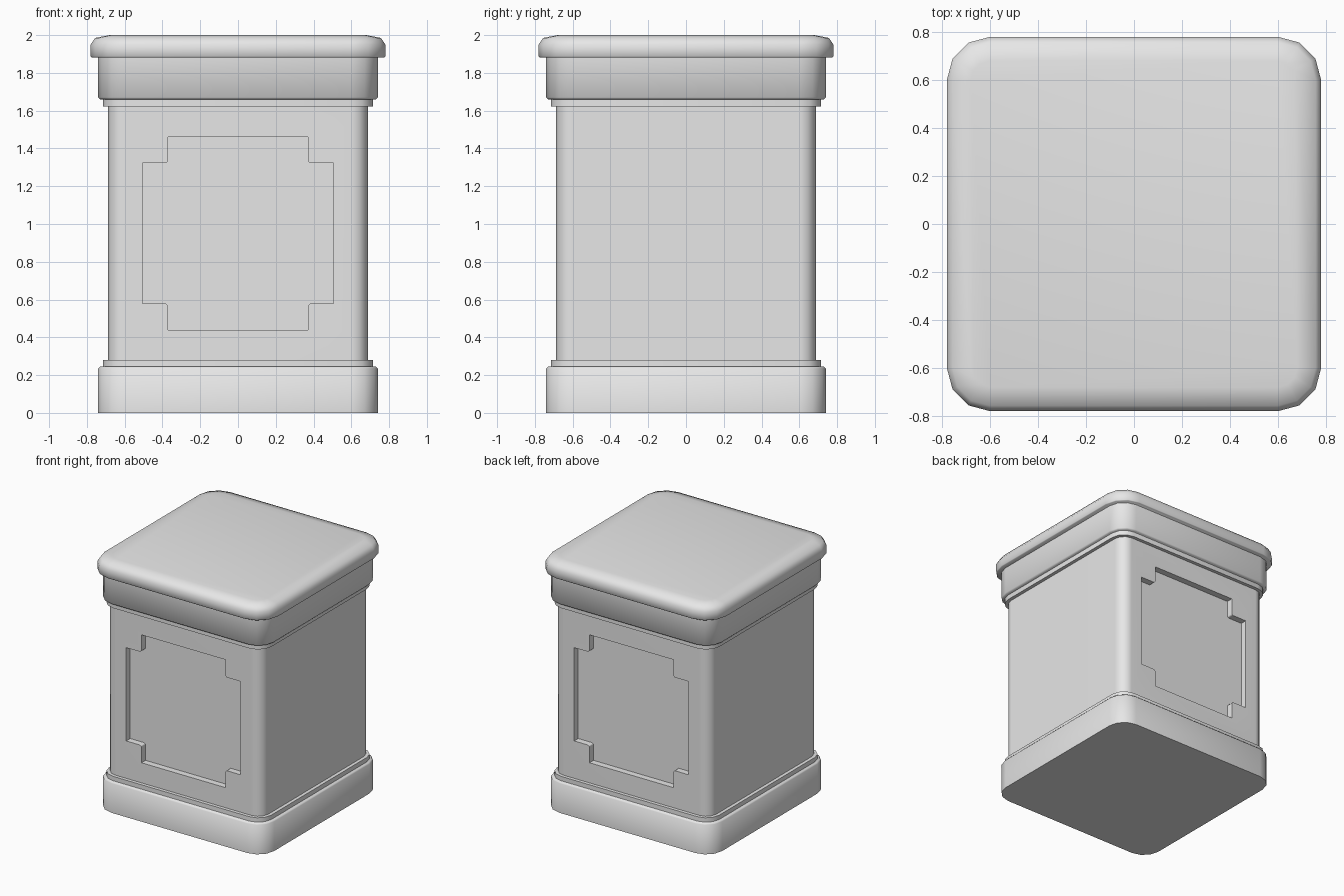
import bpy, bmesh, math

cube = bpy.data.objects.get("Cube")
if cube:
    bpy.data.objects.remove(cube, do_unlink=True)

stone = bpy.data.materials.new("light_grey_stone")
stone.use_nodes = True
grey = (0.8, 0.8, 0.8, 1)
stone.diffuse_color = grey
stone.node_tree.nodes["Principled BSDF"].inputs["Base Color"].default_value = grey

CORNER = 0.6  # shared centre of every rounded corner


def outline(half):
    """Rounded square with three-segment corners."""
    r = half - CORNER
    pts = []
    for q in range(4):
        mid = math.radians(45 + 90 * q)
        cx = math.copysign(CORNER, math.cos(mid))
        cy = math.copysign(CORNER, math.sin(mid))
        for k in range(4):
            a = math.radians(90 * q + 30 * k)
            pts.append((cx + r * math.cos(a), cy + r * math.sin(a)))
    return pts


def finish(name, bm):
    bmesh.ops.recalc_face_normals(bm, faces=bm.faces[:])
    mesh = bpy.data.meshes.new(name)
    bm.to_mesh(mesh)
    bm.free()
    mesh.materials.append(stone)
    obj = bpy.data.objects.new(name, mesh)
    bpy.context.collection.objects.link(obj)
    return obj


def activate(obj):
    bpy.ops.object.select_all(action='DESELECT')
    obj.select_set(True)
    bpy.context.view_layer.objects.active = obj


def smooth(obj):
    activate(obj)
    bpy.ops.object.shade_smooth_by_angle(angle=math.radians(50))


def tier(name, profile):
    """Loft rounded squares through (half width, height) pairs and cap them."""
    bm = bmesh.new()
    rings = [[bm.verts.new((x, y, z)) for x, y in outline(h)] for h, z in profile]
    for low, high in zip(rings, rings[1:]):
        for i in range(len(low)):
            j = (i + 1) % len(low)
            bm.faces.new((low[i], low[j], high[j], high[i]))
    bm.faces.new(rings[0][::-1])
    bm.faces.new(rings[-1])
    return finish(name, bm)


def panel_cutter(side):
    """Notched panel prism that sinks into the front (-1) or back (1)."""
    wide, narrow, tall, short, c = 0.505, 0.37, 0.51, 0.372, 0.012
    quarter = [(wide, short), (narrow + c, short), (narrow, short + c), (narrow, tall)]
    pts = quarter + [(-x, z) for x, z in quarter[::-1]]
    pts += [(-x, -z) for x, z in quarter] + [(x, -z) for x, z in quarter[::-1]]
    bm = bmesh.new()
    face = bm.faces.new([bm.verts.new((x, side * 0.637, z + 0.95)) for x, z in pts])
    out = bmesh.ops.extrude_face_region(bm, geom=[face])
    verts = [v for v in out["geom"] if isinstance(v, bmesh.types.BMVert)]
    bmesh.ops.translate(bm, verts=verts, vec=(0, side * 0.2, 0))
    cutter = finish("panel_cutter", bm)
    cutter.hide_render = True
    return cutter


# Stacked plinth, mouldings and cap
tiers = {
    "base": [(0.74, 0), (0.74, 0.235), (0.73, 0.245)],
    "lower_moulding": [(0.715, 0.24), (0.715, 0.28)],
    "upper_moulding": [(0.715, 1.622), (0.715, 1.665)],
    "crown": [(0.73, 1.66), (0.74, 1.67), (0.742, 1.887)],
    "top_slab": [(0.775, 1.882), (0.78, 1.887), (0.78, 1.95), (0.757, 1.985), (0.68, 2)],
}
for name, profile in tiers.items():
    smooth(tier(name, profile))

# Shaft with a sunken panel on the front and back
shaft = tier("shaft", [(0.688, 0.27), (0.688, 1.63)])
for side in (-1, 1):
    cutter = panel_cutter(side)
    mod = shaft.modifiers.new("panel_recess", 'BOOLEAN')
    mod.operation = 'DIFFERENCE'
    mod.solver = 'EXACT'
    mod.object = cutter
    activate(shaft)
    bpy.ops.object.modifier_apply(modifier=mod.name)
    bpy.data.objects.remove(cutter, do_unlink=True)
smooth(shaft)
weighted = shaft.modifiers.new("flat_side_normals", 'WEIGHTED_NORMAL')
weighted.keep_sharp = True
